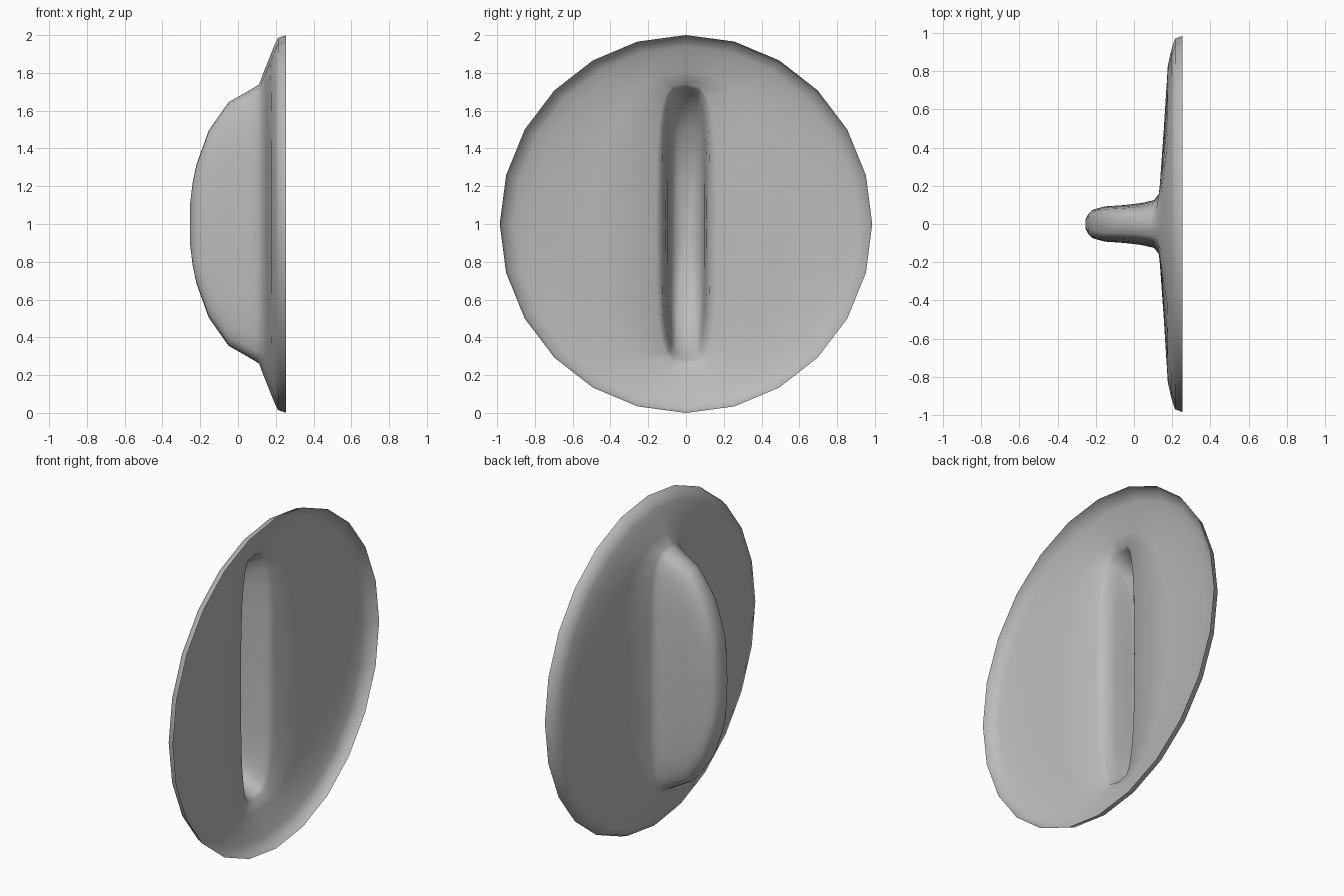
import bpy, bmesh
from math import sin, cos, tau, copysign

cube = bpy.data.objects.get("Cube")
if cube:
    bpy.data.objects.remove(cube, do_unlink=True)

grey = bpy.data.materials.new("plain grey")
grey.use_nodes = True
colour = (0.5, 0.5, 0.5, 1)
grey.diffuse_color = colour
grey.node_tree.nodes["Principled BSDF"].inputs["Base Color"].default_value = colour

SIDES = 24

# Rings from fin crest to rim: x at the sides, x at the ends, half width, half height, squareness
RINGS = [
    (-0.255, -0.255, 0.02, 0.10, 2.5),
    (-0.24, -0.24, 0.052, 0.22, 3),
    (-0.22, -0.22, 0.073, 0.315, 3.5),
    (-0.155, -0.155, 0.092, 0.495, 4),
    (-0.05, -0.05, 0.099, 0.645, 4),
    (0.04, 0.03, 0.11, 0.69, 4),
    (0.105, 0.09, 0.125, 0.725, 4),
    (0.132, 0.112, 0.16, 0.74, 3.5),
    (0.155, 0.138, 0.48, 0.81, 2.2),
    (0.177, 0.168, 0.83, 0.885, 2),
    (0.195, 0.19, 0.91, 0.94, 2),
    (0.215, 0.212, 0.97, 0.985, 2),
    (0.255, 0.255, 0.986, 1.0, 2),
]


def power(value, squareness):
    return copysign(abs(value) ** (2 / squareness), value)


def add_ring(bm, x_side, x_end, width, height, squareness):
    ring = []
    for i in range(SIDES):
        c, s = cos(tau * i / SIDES), sin(tau * i / SIDES)
        z = power(c, squareness)
        x = x_side + (x_end - x_side) * abs(c) ** 6
        ring.append(bm.verts.new((x, width * power(s, squareness), 1 + height * z)))
    return ring


# Thin open dish drawn out into a hollow fin
bm = bmesh.new()
rings = [add_ring(bm, *r) for r in RINGS]
for inner, outer in zip(rings, rings[1:]):
    for i in range(SIDES):
        j = (i + 1) % SIDES
        bm.faces.new((inner[i], inner[j], outer[j], outer[i]))

# Close the crest with a strip of quads and two end triangles
crest = rings[0]
half = SIDES // 2
for i in range(half):
    corners = [crest[i], crest[i + 1], crest[half * 2 - i - 1], crest[-i]]
    bm.faces.new(list(dict.fromkeys(corners)))

bmesh.ops.recalc_face_normals(bm, faces=bm.faces)
# The outside faces away from the open side
bm.faces.ensure_lookup_table()
if bm.faces[-half // 2].normal.x > 0:
    bmesh.ops.reverse_faces(bm, faces=bm.faces)

mesh = bpy.data.meshes.new("finned_dish")
bm.to_mesh(mesh)
bm.free()
mesh.materials.append(grey)
dish = bpy.data.objects.new("finned_dish", mesh)
bpy.context.collection.objects.link(dish)

bpy.context.view_layer.objects.active = dish
dish.select_set(True)
bpy.ops.object.shade_smooth()
